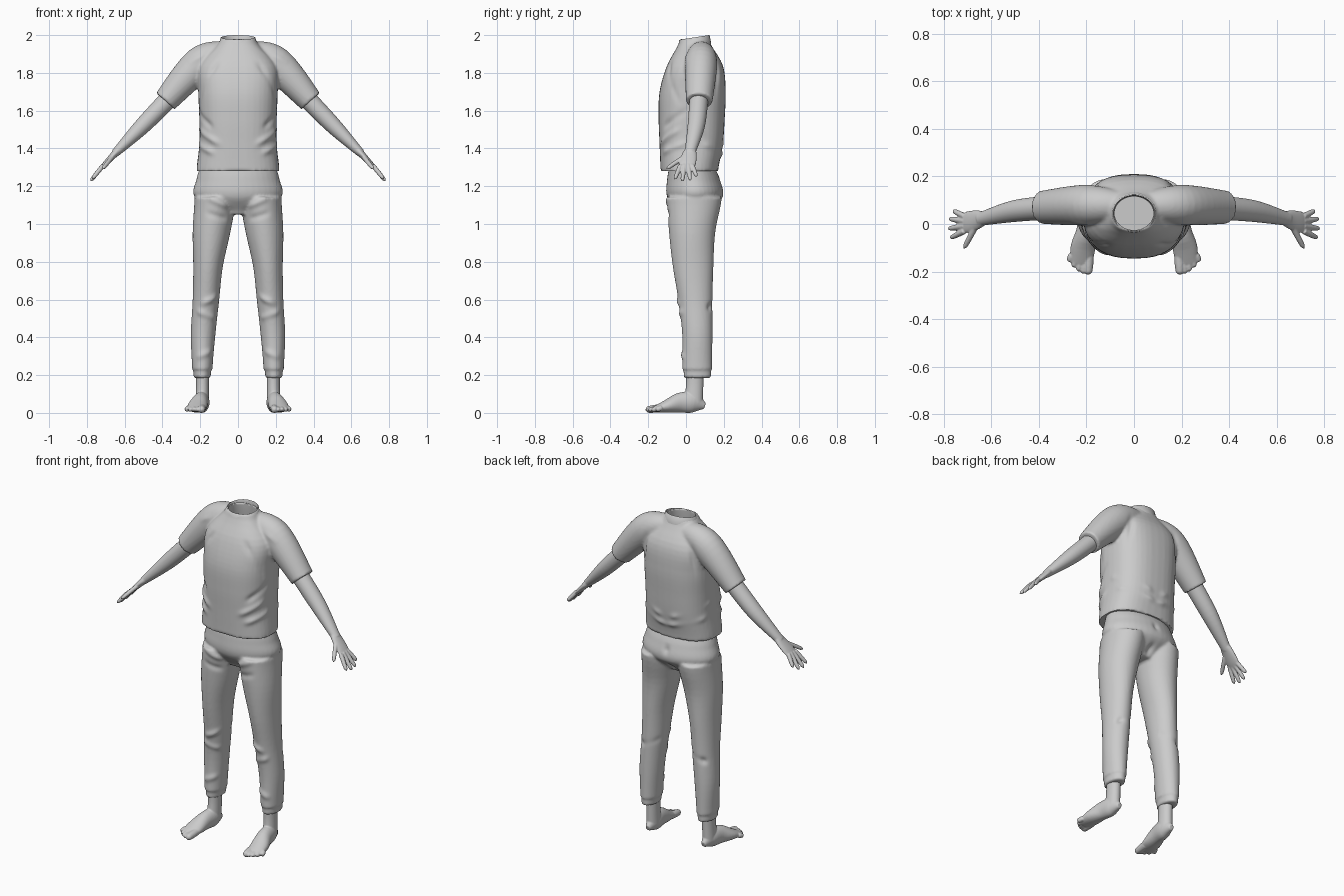
import bpy, bmesh, math
from mathutils import Vector

if "Cube" in bpy.data.objects:
    bpy.data.objects.remove(bpy.data.objects["Cube"], do_unlink=True)

grey = bpy.data.materials.new("plain grey")
grey.use_nodes = True
grey.diffuse_color = (.6, .6, .6, 1)
grey.node_tree.nodes["Principled BSDF"].inputs["Base Color"].default_value = grey.diffuse_color


def along(values, t):
    """Smooth value at t of a curve through evenly spaced values."""
    last = len(values) - 1
    i = min(int(t * last), last - 1)
    t = t * last - i
    a, b, c, d = (values[min(max(k, 0), last)] for k in range(i - 1, i + 3))
    return b + (c - a + (a * 2 - b * 5 + c * 4 - d + ((b - c) * 3 + d - a) * t) * t) * (t / 2)


def oval(power=2, count=40):
    """Unit superellipse outline."""
    for i in range(count):
        angle = math.tau * i / count
        yield tuple(math.copysign(abs(v) ** (2 / power), v) for v in (math.cos(angle), math.sin(angle)))


def skin(bm, rings, cap=True):
    """Join rings of points with quads."""
    loops = [[bm.verts.new(point) for point in ring] for ring in rings]
    count = len(loops[0])
    for low, high in zip(loops, loops[1:]):
        for i in range(count):
            j = (i + 1) % count
            bm.faces.new((low[i], low[j], high[j], high[i]))
    if cap:
        bm.faces.new(loops[0][::-1])
        bm.faces.new(loops[-1])


def stack(bm, bottom, top, left, right, front, back, power=2, steps=24):
    """Level slices whose four extents follow curves from bottom to top."""
    rings = []
    for n in range(steps + 1):
        t = n / steps
        x0, x1, y0, y1 = (along(extent, t) for extent in (left, right, front, back))
        z = bottom + (top - bottom) * t
        rings.append([((x0 + x1 + (x1 - x0) * c) / 2, (y0 + y1 + (y1 - y0) * s) / 2, z)
                      for c, s in oval(power)])
    skin(bm, rings)


def body(bm, bottom, top, widths, front, back, power=2):
    """Slices that are equal on both sides."""
    stack(bm, bottom, top, [-w for w in widths], widths, front, back, power)


def limb(bm, side, bottom, top, inner, outer, front, back):
    """Upright slices on one side of the body."""
    stack(bm, bottom, top, [side * v for v in inner], [side * v for v in outer], front, back)


def tube(bm, side, path, widths, depths, across="Y", steps=16):
    """Limb that follows a path, with width along one axis."""
    path = [Vector((side * x, y, z)) for x, y, z in path]
    axis = Vector((across == "X", across == "Y", 0))
    points = [along(path, n / steps) for n in range(steps + 1)]
    rings = []
    for n, point in enumerate(points):
        ahead = (points[min(n + 1, steps)] - points[max(n - 1, 0)]).normalized()
        u = (axis - ahead * axis.dot(ahead)).normalized()
        v = ahead.cross(u)
        w, d = along(widths, n / steps), along(depths, n / steps)
        rings.append([point + u * w * c + v * d * s for c, s in oval()])
    skin(bm, rings)


def digit(bm, side, base, tip, radius, across):
    """Finger or toe with a rounded end."""
    sizes = [radius * math.sqrt(1 - (k / 6) ** 4) + radius / 9 for k in range(7)]
    tube(bm, side, (base, tip), sizes, sizes, across)


def both(start, end, height):
    """The same fold on both sides."""
    return [[Vector((s * p[0], p[1], p[2])) for p in (start, end)] + [height] for s in (1, -1)]


def press(mesh, folds, width=.017):
    """Raise or sink the cloth along fold lines."""
    normals = [v.normal.copy() for v in mesh.vertices]
    for v, normal in zip(mesh.vertices, normals):
        place, push = v.co.copy(), 0
        for start, end, height in folds:
            run = end - start
            t = min(max((place - start).dot(run) / run.length_squared, 0), 1)
            gap = (place - start - run * t).length / width
            push += height * math.exp(-gap * gap) * (math.sin(math.pi * t) + .3)
        v.co = place + normal * push


def finish(name, bm, voxel=0, folds=()):
    """Blend overlapping pieces into one smooth surface."""
    bmesh.ops.recalc_face_normals(bm, faces=bm.faces)
    mesh = bpy.data.meshes.new(name)
    bm.to_mesh(mesh)
    bm.free()
    ob = bpy.data.objects.new(name, mesh)
    bpy.context.collection.objects.link(ob)
    if voxel:
        blend = ob.modifiers.new("blend", 'REMESH')
        blend.mode, blend.voxel_size = 'VOXEL', voxel
        ob.modifiers.new("soften", 'SMOOTH').iterations = 3
        graph = bpy.context.evaluated_depsgraph_get()
        ob.data = bpy.data.meshes.new_from_object(ob.evaluated_get(graph))
        ob.modifiers.clear()
        press(ob.data, folds)
    ob.data.materials.clear()
    ob.data.materials.append(grey)
    bpy.ops.object.select_all(action='DESELECT')
    ob.select_set(True)
    bpy.context.view_layer.objects.active = ob
    bpy.ops.object.shade_smooth_by_angle(angle=math.radians(50))
    return ob


# Shirt: body with two sleeves
bm = bmesh.new()
body(bm, 1.28, 1.98, (.22, .205, .205, .21, .205, .09),
     (-.135, -.14, -.145, -.14, -.1, -.03), (.17, .195, .205, .21, .195, .12), power=2.5)
for side in (1, -1):
    tube(bm, side, ((.06, .08, 1.91), (.2, .08, 1.85), (.385, .07, 1.65)), (.06, .085, .07), (.06, .09, .065))
folds = (both((.2, .06, 1.5), (.04, .2, 1.42), .012) + both((.2, .1, 1.42), (0, .2, 1.36), .011)
         + both((.2, -.04, 1.5), (.1, -.14, 1.42), .01) + both((.2, 0, 1.6), (.14, -.14, 1.5), -.008)
         + both((.2, -.04, 1.65), (.1, -.1, 1.88), -.007) + both((.1, -.04, 1.95), (.25, 0, 1.86), .006)
         + both((.2, .17, 1.64), (.15, .18, 1.88), -.012) + both((.21, 0, 1.43), (.13, -.14, 1.37), .009))
shirt = finish("shirt", bm, .008, folds)

# Neck opening, hollowed out of the shirt
bm = bmesh.new()
body(bm, 1.7, 2.1, (.12, .11, .083, .083), (-.06, -.04, -.026, -.026), (.14, .13, .116, .116))
neck_cutter = finish("neck_cutter", bm)
neck_cutter.hide_render = True
neck_cutter.hide_set(True)
opening = shirt.modifiers.new("opening", 'BOOLEAN')
opening.operation, opening.object = 'DIFFERENCE', neck_cutter

# Collar band, higher at the back
bm = bmesh.new()
skin(bm, [[(r * c, .045 + r * s * .87, z + s * .012) for c, s in oval()]
          for r, z in ((.102, 1.94), (.093, 1.985), (.088, 1.988), (.084, 1.98), (.088, 1.94))], cap=False)
finish("collar", bm)

# Trousers: hips, two legs and gathered cuffs
bm = bmesh.new()
body(bm, 1.33, 1.05, (.195, .22, .23, .1), (-.085, -.1, -.1, -.04), (.14, .18, .195, .11))
for side in (1, -1):
    limb(bm, side, 1.14, .23, (.01, .04, .08, .1, .12, .135), (.23, .24, .237, .24, .25, .243),
         (-.1, -.09, -.07, -.04, -.02, -.02), (.19, .155, .145, .14, .14, .138))
    limb(bm, side, .25, .185, (.14, .145), (.237, .235), (-.013, -.012), (.133, .133))
folds = (both((.03, -.08, 1.08), (.16, -.1, 1.14), .008) + both((.04, -.07, 1.02), (.17, -.1, 1.06), -.006)
         + both((.11, -.02, .62), (.2, -.05, .57), .008) + both((.12, 0, .5), (.22, -.03, .54), .008)
         + both((.12, .1, .6), (.23, .13, .55), -.012) + both((.14, 0, .33), (.22, -.02, .29), .007)
         + both((0, .19, 1.22), (0, .12, 1.06), -.01))
finish("trousers", bm, .008, folds)

for name, side in (("left", 1), ("right", -1)):
    # Arm, palm, fanned fingers and thumb
    bm = bmesh.new()
    tube(bm, side, ((.34, .07, 1.69), (.5, .055, 1.525), (.65, .02, 1.375)), (.05, .046, .028), (.05, .044, .022))
    tube(bm, side, ((.63, .025, 1.395), (.73, 0, 1.29)), (.028, .04, .045, .035), (.024, .018, .014, .008))
    fingers = [((.714, i * .021 - .03, 1.31), i * .2 - .3, length)
               for i, length in enumerate((.1, .11, .105, .08))]
    for base, angle, length in fingers + [((.668, -.014, 1.352), -.86, .12)]:
        reach = Vector((math.cos(angle) * .63, math.sin(angle), math.cos(angle) * -.78)) * length
        digit(bm, side, base, Vector(base) + reach, .011, "Y")
    finish(name + "_arm", bm, .004)

    # Ankle, foot and toes
    bm = bmesh.new()
    limb(bm, side, .25, .05, (.15, .153, .153), (.224, .222, .225), (0, 0, -.01), (.095, .092, .09))
    tube(bm, side, ((.187, .1, .036), (.19, .04, .054), (.2, -.03, .054), (.215, -.1, .035), (.222, -.165, .02)),
         (.014, .039, .043, .052, .046), (.016, .053, .053, .035, .016), "X")
    for i in range(5):
        tip = (.194 + i * .02, i * i * .0035 - .215, .016)
        digit(bm, side, (.19 + i * .018, -.13, .026), tip, .013 if i else .019, "X")
    foot = finish(name + "_foot", bm, .004)
    for v in foot.data.vertices:
        v.co.z = max(v.co.z, 0)
